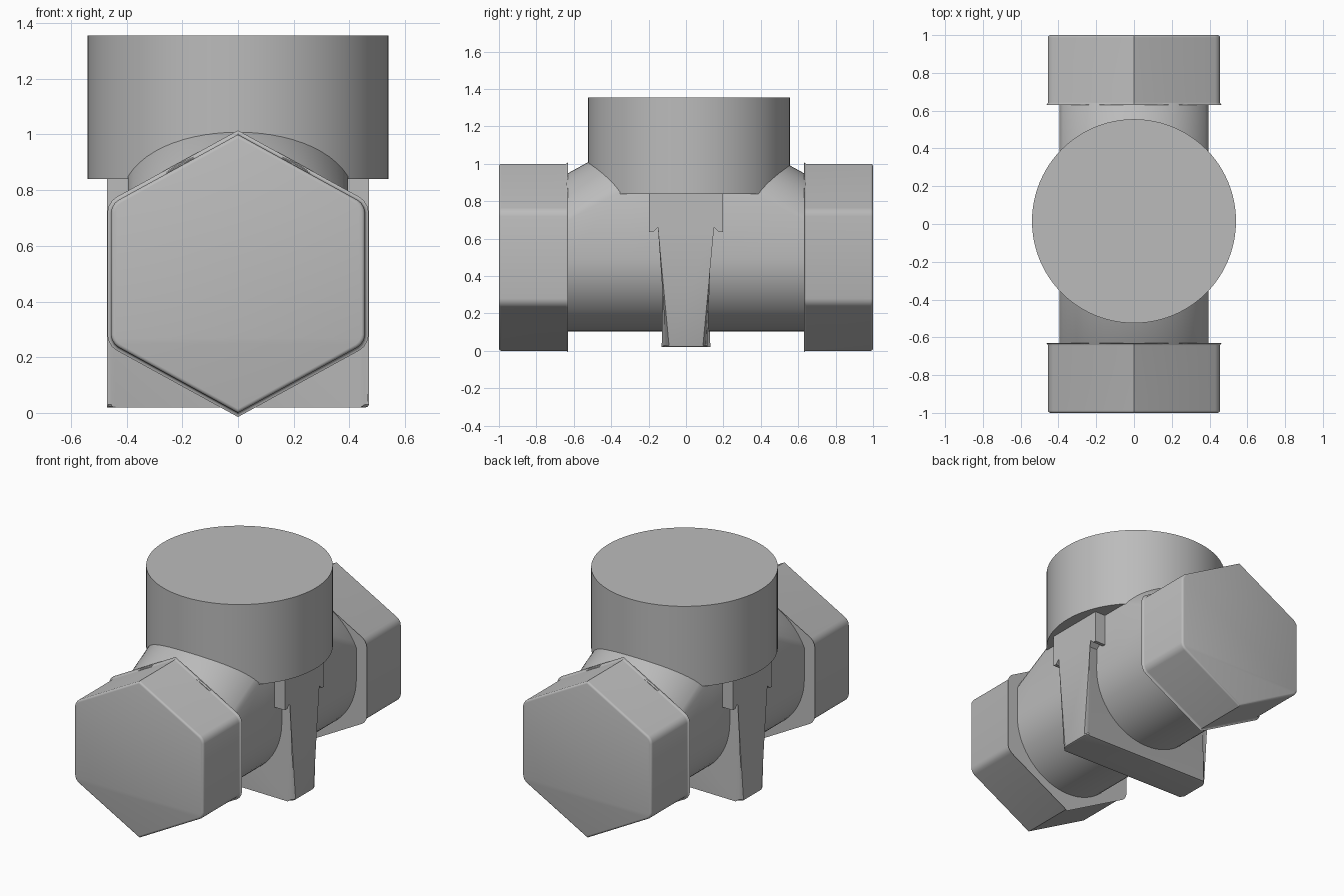
import bpy, bmesh, math

if "Cube" in bpy.data.objects:
    bpy.data.objects.remove(bpy.data.objects["Cube"])

grey = bpy.data.materials.new("plain grey")
grey.use_nodes = True
COLOUR = (0.5, 0.5, 0.5, 1)
grey.diffuse_color = COLOUR
grey.node_tree.nodes["Principled BSDF"].inputs["Base Color"].default_value = COLOUR


def finish(name, bm):
    bmesh.ops.recalc_face_normals(bm, faces=bm.faces)
    mesh = bpy.data.meshes.new(name)
    bm.to_mesh(mesh)
    bm.free()
    mesh.materials.append(grey)
    obj = bpy.data.objects.new(name, mesh)
    bpy.context.collection.objects.link(obj)
    bpy.ops.object.select_all(action='DESELECT')
    obj.select_set(True)
    bpy.context.view_layer.objects.active = obj
    bpy.ops.object.shade_smooth_by_angle(angle=math.radians(32))
    return obj


def loft(rings):
    """Skin matching point rings and close both ends."""
    bm = bmesh.new()
    loops = [[bm.verts.new(p) for p in ring] for ring in rings]
    for a, b in zip(loops, loops[1:]):
        for i in range(len(a)):
            j = (i + 1) % len(a)
            bm.faces.new((a[i], a[j], b[j], b[i]))
    bm.faces.new(loops[0])
    bm.faces.new(loops[-1])
    return bm


def bevel(bm, test, width, segments=3):
    edges = [e for e in bm.edges if test(e)]
    bmesh.ops.bevel(bm, geom=edges, offset=width, segments=segments,
                    profile=0.5, affect='EDGES')


def direction(e):
    return (e.verts[1].co - e.verts[0].co).normalized()


# Hexagonal end nuts, pointed at top and bottom
hexagon = [(0, 0), (0.456, 0.25), (0.456, 0.75),
           (0, 1.0), (-0.456, 0.75), (-0.456, 0.25)]
for name, side in (("front_nut", -1), ("back_nut", 1)):
    bm = loft([[(x, side * y, z) for x, z in hexagon] for y in (0.63, 1.0)])
    bevel(bm, lambda e: abs(direction(e).y) > 0.9 and abs(e.verts[0].co.x) > 0.1, 0.03)
    bevel(bm, lambda e: abs(direction(e).y) < 0.1, 0.013)
    finish(name, bm)

# Valve body: round underside, straight walls, arched roof sloping up to the cap
R, ARCH, MID = 0.395, 0.435, 0.5
half = math.asin(R / ARCH)


def section(y, rise):
    pts = []
    for i in range(33):
        a = math.pi + math.pi * i / 32
        pts.append((R * math.cos(a), y, MID + R * math.sin(a)))
    for i in range(25):
        a = half - 2 * half * i / 24
        pts.append((ARCH * math.sin(a), y, 0.51 + rise + ARCH * math.cos(a)))
    return pts


finish("valve_body", loft([section(-0.64, 0), section(-0.3, 0.187),
                           section(0.3, 0.187), section(0.64, 0)]))

# Round cap on top
CAP_R, CAP_Y = 0.54, 0.015
bm = loft([[(CAP_R * math.cos(2 * math.pi * i / 96),
             CAP_Y + CAP_R * math.sin(2 * math.pi * i / 96), z)
            for i in range(96)] for z in (0.84, 1.355)])
bevel(bm, lambda e: min(v.co.z for v in e.verts) > 1.3, 0.014)
finish("round_cap", bm)

# Cross web: T-shaped profile running right through the body
half_profile = [(0.12, 0.02), (0.12, 0.635), (0.15, 0.66), (0.175, 0.635),
                (0.197, 0.635), (0.197, 0.86)]
profile = half_profile + [(-y, z) for y, z in reversed(half_profile)]
bm = loft([[(x, y, z) for y, z in profile] for x in (-0.47, 0.47)])
bevel(bm, lambda e: abs(direction(e).z) > 0.9 and
      max(v.co.z for v in e.verts) < 0.7, 0.03)
bevel(bm, lambda e: max(v.co.z for v in e.verts) < 0.03, 0.01, 2)
finish("cross_web", bm)
